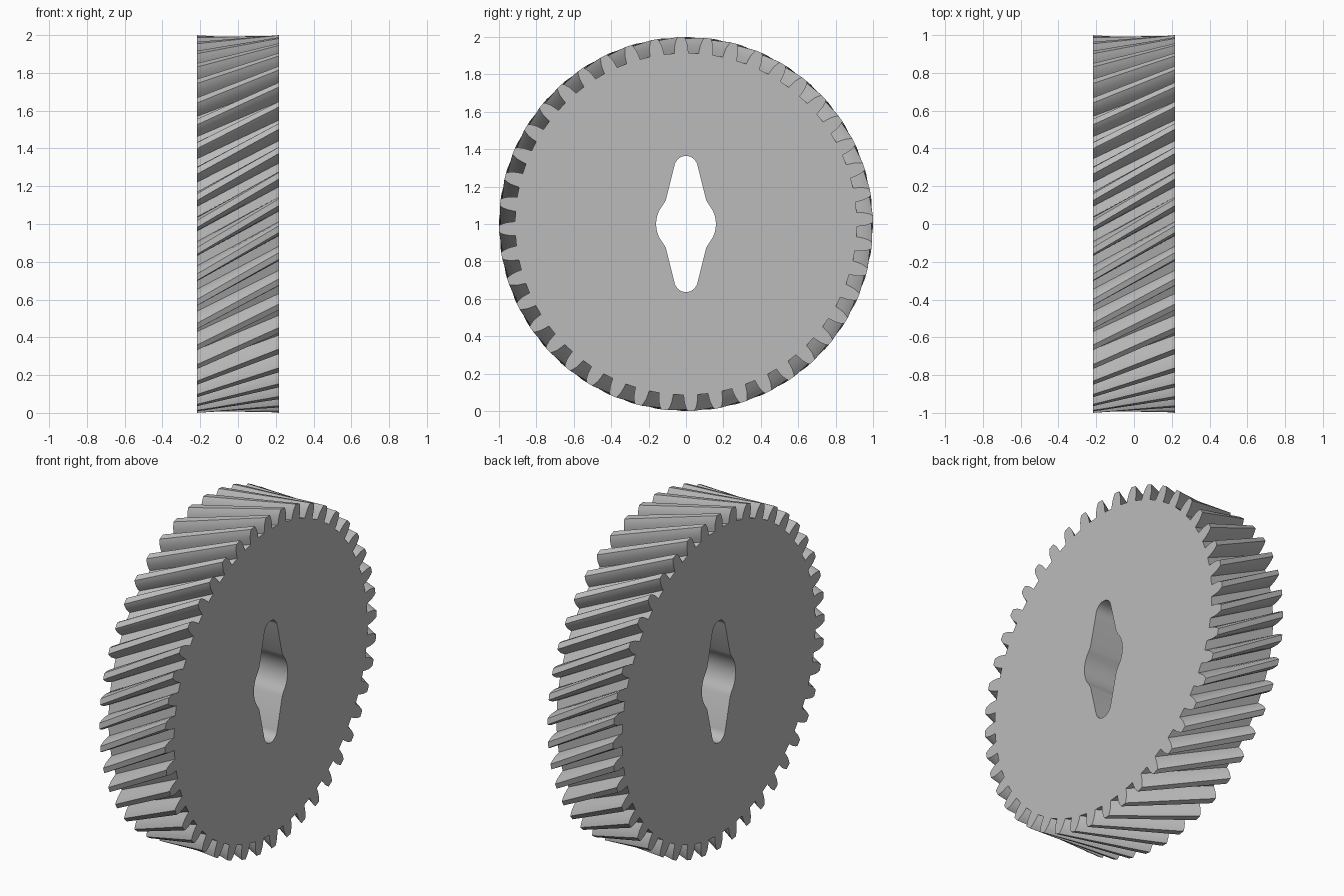
import bpy, bmesh, math

cube = bpy.data.objects.get("Cube")
if cube:
    bpy.data.objects.remove(cube, do_unlink=True)

TEETH = 44
HALF_WIDTH = 0.217
TWIST = 0.2586      # turn of the teeth from one face to the other
PITCH = 2 * math.pi / TEETH


def polar(radius, angle):
    return radius * math.cos(angle), radius * math.sin(angle)


def tooth_outline():
    """Closed outline of all teeth: radius and half-angle along one flank, mirrored."""
    flank = [(0.914, 0.041), (0.935, 0.039), (0.962, 0.0345), (0.985, 0.026), (1.0, 0.018)]
    one = [(r, -a) for r, a in flank] + [(r, a) for r, a in reversed(flank)]
    return [polar(r, a + i * PITCH) for i in range(TEETH) for r, a in one]


def bore_outline():
    """Round bore with two tapered, round-ended slots, one above and one below."""
    side = [polar(0.16, math.radians(a)) for a in range(-40, 41, 8)]
    side.append((0.108, 0.127))
    slot = []
    for a in range(14, 167, 8):
        y, z = polar(0.062, math.radians(a))
        slot.append((y, z + 0.302))
    half = side + slot + [(-0.108, 0.127)]
    return half + [(-y, -z) for y, z in half]


def add_wall(bm, outline, twist):
    """Sweep an outline across the width, turning it by twist; return the rim edges."""
    rings = []
    for x, turn in ((-HALF_WIDTH, 0), (HALF_WIDTH, -twist)):
        c, s = math.cos(turn), math.sin(turn)
        rings.append([bm.verts.new((x, y * c - z * s, y * s + z * c + 1)) for y, z in outline])
    a, b = rings
    n = len(outline)
    for i in range(n):
        j = (i + 1) % n
        bm.faces.new((a[i], a[j], b[j], b[i]))
    return [[bm.edges.get((r[i], r[(i + 1) % n])) for i in range(n)] for r in rings]


# Gear body: toothed rim, bore wall and two flat faces
bm = bmesh.new()
rim = add_wall(bm, tooth_outline(), TWIST)
bore = add_wall(bm, bore_outline(), 0)
for k, direction in enumerate((-1, 1)):
    bmesh.ops.triangle_fill(bm, edges=rim[k] + bore[k], use_beauty=True,
                            normal=(direction, 0, 0))
bmesh.ops.recalc_face_normals(bm, faces=bm.faces[:])
mesh = bpy.data.meshes.new("helical_gear")
bm.to_mesh(mesh)
bm.free()

gear = bpy.data.objects.new("helical_gear", mesh)
bpy.context.collection.objects.link(gear)

# Plain grey metal
grey = bpy.data.materials.new("grey")
grey.use_nodes = True
grey.diffuse_color = (0.5, 0.5, 0.5, 1)
grey.node_tree.nodes["Principled BSDF"].inputs["Base Color"].default_value = (0.5, 0.5, 0.5, 1)
mesh.materials.append(grey)

# Smooth bore, crisp teeth
bpy.ops.object.select_all(action='DESELECT')
gear.select_set(True)
bpy.context.view_layer.objects.active = gear
bpy.ops.object.shade_smooth_by_angle(angle=math.radians(25))
